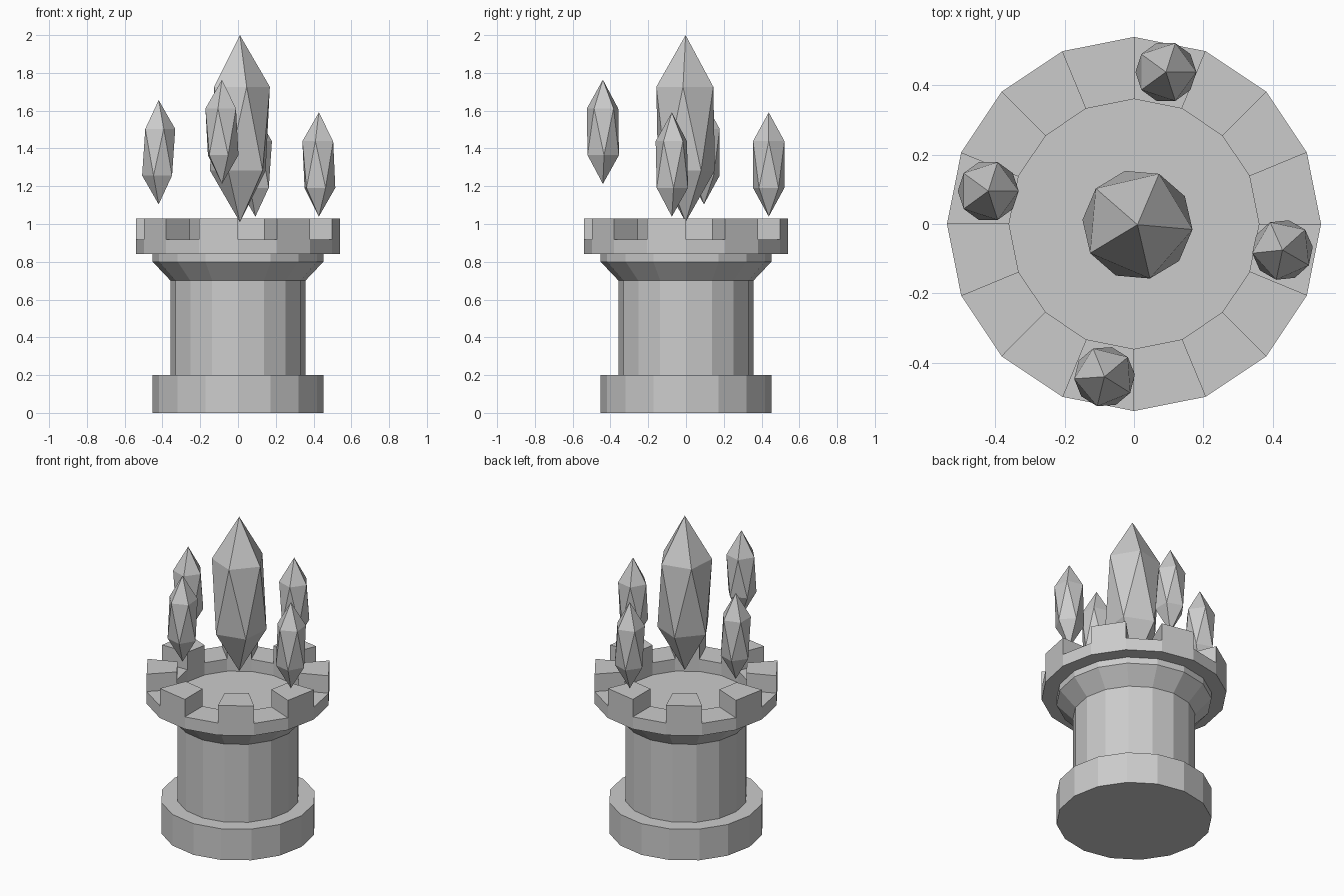
import bpy, bmesh
from math import sin, cos, radians, tau

cube = bpy.data.objects.get("Cube")
if cube:
    bpy.data.objects.remove(cube, do_unlink=True)

SIDES = 16

stone = bpy.data.materials.new("plain grey stone")
stone.use_nodes = True
grey = (0.6, 0.6, 0.6, 1)
stone.diffuse_color = grey
stone.node_tree.nodes["Principled BSDF"].inputs["Base Color"].default_value = grey


def finish(name, bm):
    bmesh.ops.recalc_face_normals(bm, faces=bm.faces)
    mesh = bpy.data.meshes.new(name)
    bm.to_mesh(mesh)
    bm.free()
    mesh.materials.append(stone)
    obj = bpy.data.objects.new(name, mesh)
    bpy.context.collection.objects.link(obj)
    return obj


def ring(bm, radius, z):
    return [bm.verts.new((radius * cos(tau * i / SIDES), radius * sin(tau * i / SIDES), z))
            for i in range(SIDES)]


def bridge(bm, lower, upper):
    for i in range(SIDES):
        j = (i + 1) % SIDES
        bm.faces.new((lower[i], lower[j], upper[j], upper[i]))


# Tower: plinth, shaft, flared collar and floor turned from one profile
bm = bmesh.new()
profile = [(0.452, 0), (0.452, 0.2), (0.357, 0.2), (0.357, 0.7), (0.452, 0.8), (0.452, 0.84)]
rings = [ring(bm, r, z) for r, z in profile]
for a, b in zip(rings, rings[1:]):
    bridge(bm, a, b)
bm.faces.new(rings[0])
bm.faces.new(rings[-1])
finish("tower", bm)

# Battlement: square-section parapet with every other segment raised
bm = bmesh.new()
section = [(0.539, 0.84), (0.539, 0.918), (0.36, 0.918), (0.36, 0.84)]
rings = [ring(bm, r, z) for r, z in section]
for k in range(4):
    bridge(bm, rings[k], rings[(k + 1) % 4])
bm.faces.ensure_lookup_table()
tops = [f for f in bm.faces if all(v.co.z > 0.9 for v in f.verts)]
raised = bmesh.ops.extrude_discrete_faces(bm, faces=tops[1::2])["faces"]
for f in raised:
    # Connect each lifted merlon top to the parapet with four walls
    low = [bm.verts.new(v.co) for v in f.verts]
    high = list(f.verts)
    for v in high:
        v.co.z = 1.03
    for i in range(4):
        j = (i + 1) % 4
        bm.faces.new((low[i], low[j], high[j], high[i]))
bmesh.ops.remove_doubles(bm, verts=bm.verts, dist=0.0001)
bmesh.ops.dissolve_degenerate(bm, edges=bm.edges, dist=0.0001)
finish("battlement", bm)


# Floating crystals: stretched twenty-sided solids
def crystal(name, place, radius, half_height, turn):
    bm = bmesh.new()
    bmesh.ops.create_icosphere(bm, subdivisions=1, radius=1)
    obj = finish(name, bm)
    obj.location = place
    obj.scale = (radius, radius, half_height)
    obj.rotation_euler.z = radians(turn)


crystal("large_crystal", (0.01, -0.002, 1.505), 0.178, 0.495, -5)
for name, place, turn in [
    ("back_crystal", (0.092, 0.438, 1.315), 0),
    ("right_crystal", (-0.42, 0.095, 1.38), 0),
    ("front_crystal", (-0.085, -0.44, 1.488), 40),
    ("left_crystal", (0.428, -0.075, 1.315), 42),
]:
    crystal(name, place, 0.098, 0.276, turn)
